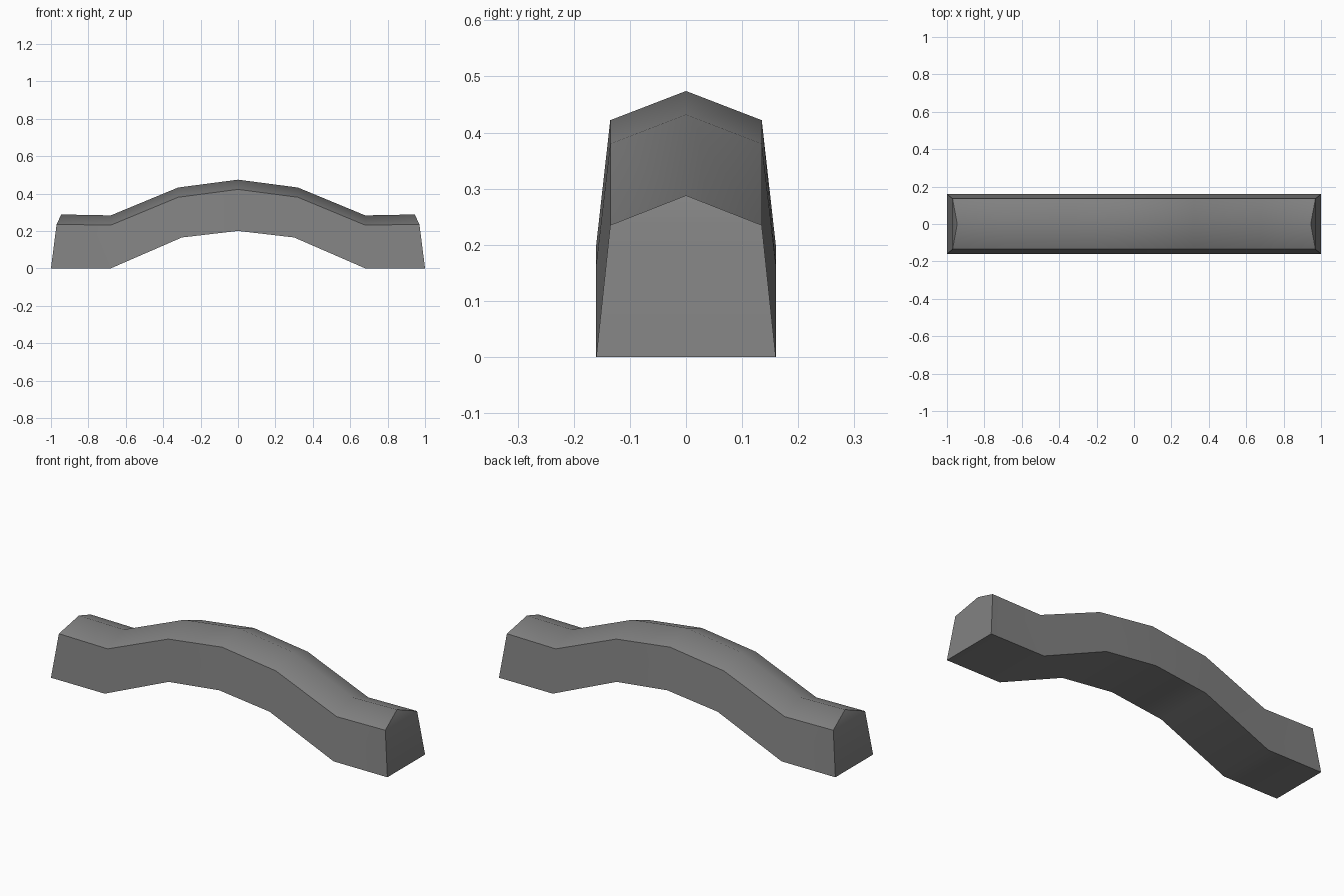
import bpy
import bmesh
import math

cube = bpy.data.objects.get("Cube")
if cube:
    bpy.data.objects.remove(cube, do_unlink=True)

# Half profiles (x, z) from the middle of the arch to its end
BASE = [(0, 0.20), (0.30, 0.165), (0.68, 0), (1.0, 0)]
SHOULDER = [(0, 0.422), (0.32, 0.38), (0.68, 0.231), (0.97, 0.235)]
RIDGE = [(0, 0.474), (0.32, 0.432), (0.68, 0.283), (0.945, 0.288)]


def full_span(half):
    """Mirror a half profile into one running from end to end."""
    return [(-x, z) for x, z in reversed(half[1:])] + half


# Lengthwise rails, in order around the cross-section
rails = [(BASE, -0.16), (SHOULDER, -0.135), (RIDGE, 0),
         (SHOULDER, 0.135), (BASE, 0.16)]

bm = bmesh.new()
rows = [[bm.verts.new((x, y, z)) for x, z in full_span(half)]
        for half, y in rails]

# Skin between neighbouring rails
for i, row in enumerate(rows):
    following = rows[(i + 1) % len(rows)]
    for j in range(len(row) - 1):
        bm.faces.new((row[j], row[j + 1], following[j + 1], following[j]))

# Sloped end caps: a lower panel and a gable
for end in (0, -1):
    a, b, c, d, e = [row[end] for row in rows]
    bm.faces.new((a, b, d, e))
    bm.faces.new((b, c, d))

bmesh.ops.recalc_face_normals(bm, faces=bm.faces)
mesh = bpy.data.meshes.new("arched_handle")
bm.to_mesh(mesh)
bm.free()

handle = bpy.data.objects.new("arched_handle", mesh)
bpy.context.collection.objects.link(handle)

# Single grey colour
grey = bpy.data.materials.new("mid_grey")
grey.use_nodes = True
colour = (0.22, 0.22, 0.22, 1)
grey.diffuse_color = colour
grey.node_tree.nodes["Principled BSDF"].inputs["Base Color"].default_value = colour
mesh.materials.append(grey)

# Soft bends, crisp shoulders and ends
bpy.ops.object.select_all(action='DESELECT')
handle.select_set(True)
bpy.context.view_layer.objects.active = handle
bpy.ops.object.shade_smooth_by_angle(angle=math.radians(50))
